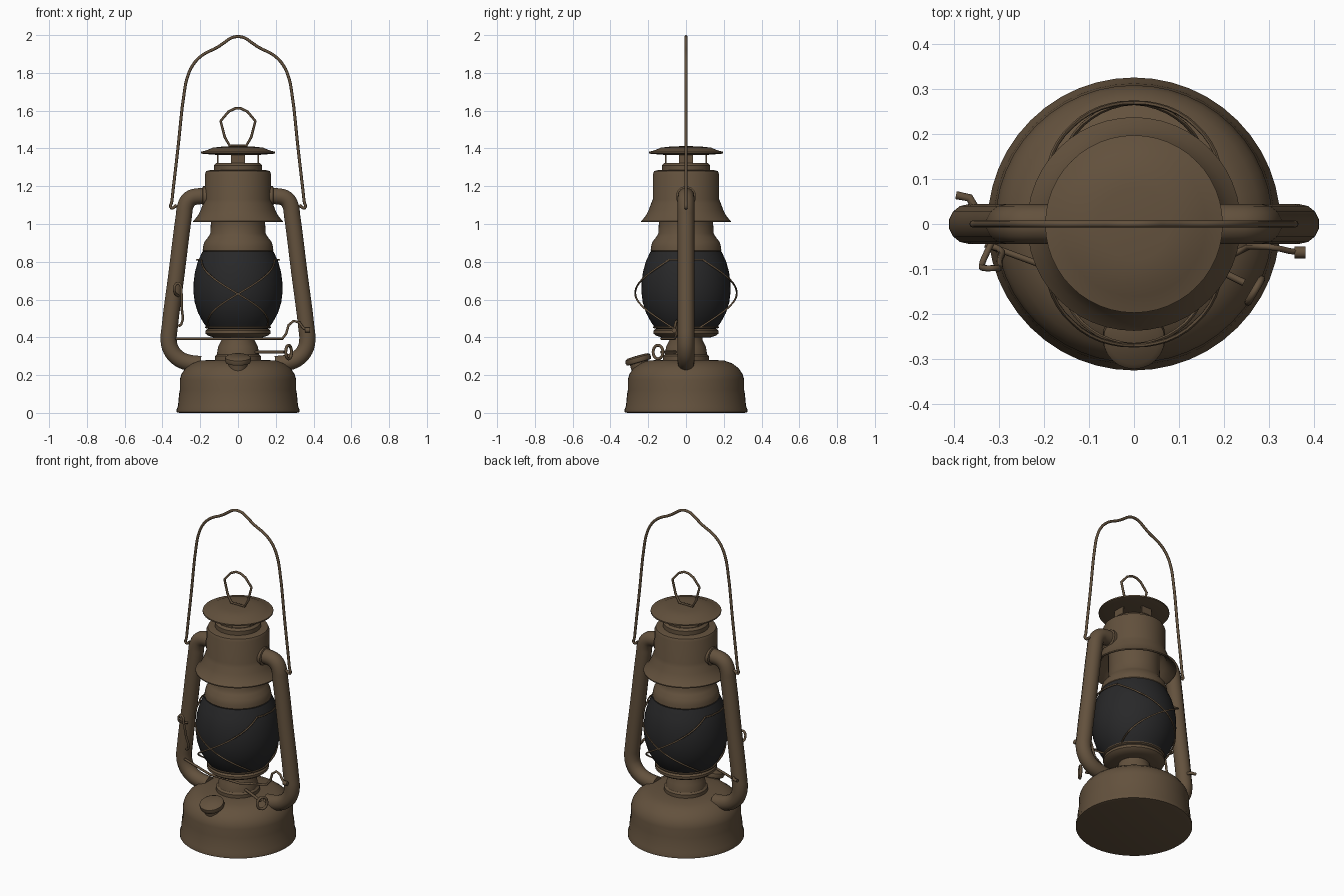
import bpy, bmesh, math
from mathutils import Vector, Matrix

if "Cube" in bpy.data.objects:
    bpy.data.objects.remove(bpy.data.objects["Cube"])


def material(name, rgb):
    m = bpy.data.materials.new(name)
    m.diffuse_color = (*rgb, 1)
    m.use_nodes = True
    m.node_tree.nodes["Principled BSDF"].inputs["Base Color"].default_value = m.diffuse_color
    return m


BROWN = material("aged brown metal", (0.125, 0.083, 0.047))
SMOKE = material("smoked dark glass", (0.021, 0.021, 0.022))


def add(name, mesh, mat, angle=35):
    ob = bpy.data.objects.new(name, mesh)
    bpy.context.collection.objects.link(ob)
    mesh.materials.clear()
    mesh.materials.append(mat)
    bpy.ops.object.select_all(action='DESELECT')
    ob.select_set(True)
    bpy.context.view_layer.objects.active = ob
    bpy.ops.object.shade_smooth_by_angle(angle=math.radians(angle))
    return ob


def lathe(name, profile, mat=BROWN, seg=48, matrix=None):
    """Revolve (radius, height) points around z."""
    bm = bmesh.new()
    vs = [bm.verts.new((r, 0, z)) for r, z in profile]
    es = [bm.edges.new(p) for p in zip(vs, vs[1:])]
    bmesh.ops.spin(bm, geom=vs + es, cent=(0, 0, 0), axis=(0, 0, 1),
                   angle=2 * math.pi, steps=seg)
    bmesh.ops.remove_doubles(bm, verts=bm.verts, dist=1e-5)
    bmesh.ops.recalc_face_normals(bm, faces=bm.faces)
    if matrix:
        bm.transform(matrix)
    me = bpy.data.meshes.new(name)
    bm.to_mesh(me)
    bm.free()
    return add(name, me, mat)


def wire(name, pts, r, curved=True, closed=False, sides=2, res=4):
    """Round bar swept along a path."""
    cu = bpy.data.curves.new(name, 'CURVE')
    cu.dimensions = '3D'
    cu.bevel_depth, cu.bevel_resolution = r, sides
    cu.use_fill_caps, cu.resolution_u = True, res
    sp = cu.splines.new('BEZIER' if curved else 'POLY')
    points = sp.bezier_points if curved else sp.points
    points.add(len(pts) - 1)
    for p, co in zip(points, pts):
        if curved:
            p.co = co
            p.handle_left_type = p.handle_right_type = 'AUTO'
        else:
            p.co = (*co, 1)
    sp.use_cyclic_u = closed
    tmp = bpy.data.objects.new("tmp", cu)
    bpy.context.collection.objects.link(tmp)
    bpy.context.view_layer.update()
    me = bpy.data.meshes.new_from_object(
        tmp.evaluated_get(bpy.context.evaluated_depsgraph_get()))
    bpy.data.objects.remove(tmp)
    return add(name, me, BROWN, 60)


# Fuel tank and burner
lathe("fuel_tank", [(0, 0), (.31, 0), (.325, .004), (.325, .018), (.318, .035),
                    (.312, .10), (.308, .12), (.308, .175), (.30, .205),
                    (.28, .235), (.245, .262), (.20, .278), (.12, .28), (0, .28)])
lathe("burner_cone", [(.122, .275), (.122, .30), (.112, .31), (.105, .35),
                      (.088, .385), (.088, .41), (0, .41)])
lathe("globe_plate", [(0, .40), (.13, .40), (.16, .41), (.172, .42), (.172, .435),
                      (.162, .445), (0, .445)])

# Glass globe and its upper collar
GLOBE = [(.155, .44), (.185, .48), (.212, .53), (.229, .585), (.236, .64),
         (.235, .69), (.228, .745), (.213, .80), (.188, .855)]
lathe("glass_globe", [(0, .44)] + GLOBE + [(0, .855)], SMOKE)
lathe("globe_collar", [(0, .85), (.18, .85), (.187, .86), (.185, .88), (.178, .905),
                       (.158, .93), (.146, .95), (.144, 1.0), (.144, 1.13)])

# Hood shell with a flared skirt
lathe("hood", [(.144, 1.12), (.166, 1.10), (.185, 1.055), (.228, 1.012),
               (.237, 1.010), (.237, 1.016), (.215, 1.04), (.197, 1.075),
               (.184, 1.11), (.176, 1.13), (.175, 1.265), (.168, 1.28),
               (.15, 1.285), (0, 1.285)])

# Chimney: ring, four posts and cap
lathe("chimney_ring", [(.128, 1.28), (.128, 1.31), (.115, 1.322), (.105, 1.322),
                       (.105, 1.28)])
for i in range(4):
    bm = bmesh.new()
    bmesh.ops.create_cube(bm, size=1)
    bm.transform(Matrix.Rotation(i * math.pi / 2, 4, 'Z')
                 @ Matrix.Translation((.107, 0, 1.345))
                 @ Matrix.Diagonal((.008, .072, .09, 1)))
    me = bpy.data.meshes.new("chimney_post")
    bm.to_mesh(me)
    bm.free()
    add("chimney_post", me, BROWN)
lathe("chimney_cap", [(0, 1.366), (.115, 1.366), (.19, 1.372), (.197, 1.374),
                      (.197, 1.382), (.16, 1.392), (.135, 1.404), (.08, 1.41),
                      (0, 1.413)])
wire("cap_ring", [(-.045, 0, 1.416), (.045, 0, 1.416), (.07, 0, 1.46), (.092, 0, 1.545),
                  (.05, 0, 1.595), (.015, 0, 1.612), (-.015, 0, 1.612), (-.05, 0, 1.595),
                  (-.092, 0, 1.545), (-.07, 0, 1.46)], .007, curved=False, closed=True)

# Side air tubes
for s, side in ((-1, "left"), (1, "right")):
    path = [(.15, 1.146), (.215, 1.146), (.255, 1.133), (.277, 1.10), (.287, 1.04),
            (.325, .74), (.362, .45), (.367, .385), (.355, .335), (.32, .292),
            (.27, .268), (.20, .258)]
    wire(side + "_air_tube", [(s * x, 0, z) for x, z in path], .044, sides=5)
    lathe(side + "_tube_socket", [(.054, 0), (.054, .02), (.04, .025)], seg=24,
          matrix=Matrix.Translation((s * .165, 0, 1.146))
          @ Matrix.Rotation(s * math.pi / 2, 4, 'Y'))

# Carrying bail, mirrored from one half
half = [(.325, 1.10), (.353, 1.085), (.35, 1.12), (.318, 1.40), (.284, 1.70),
        (.27, 1.77), (.24, 1.84), (.19, 1.893), (.11, 1.935), (.07, 1.962),
        (.035, 1.985), (0, 1.992)]
bail = [(-x, 0, z) for x, z in half] + [(x, 0, z) for x, z in half[-2::-1]]
wire("carrying_bail", bail, .008)


# Guard wires: crossing diagonals front and back, arcs on the sides
def globe_radius(z):
    for (r0, z0), (r1, z1) in zip(GLOBE, GLOBE[1:]):
        if z <= z1:
            return r0 + (r1 - r0) * (z - z0) / (z1 - z0)
    return GLOBE[-1][0]


for face, base in (("front", -math.pi / 2), ("back", math.pi / 2)):
    for s in (-1, 1):
        pts = []
        for i in range(13):
            t = i / 12
            a = base + s * math.radians(-65 + 130 * t)
            z = .45 + .36 * t
            r = globe_radius(z) + .006 + .028 * math.sin(math.pi * t)
            pts.append((r * math.cos(a), r * math.sin(a), z))
        wire(face + "_guard_wire", pts, .005, res=2, sides=1)
for base in (0, math.pi):
    wire("side_guard_arc", [(.217 * math.cos(base + a), .217 * math.sin(base + a), .81)
                            for a in [math.radians(-25 + 10 * i) for i in range(6)]],
         .005, res=2, sides=1)
lathe("guard_base_ring", [(.165, .446), (.174, .45), (.174, .456), (.165, .46)])

# Filler cap, tilted outward on the tank shoulder
lathe("filler_cap", [(.05, -.06), (.05, -.012), (.066, -.01), (.07, 0), (.068, .016),
                     (.055, .024), (0, .026)], seg=24,
      matrix=Matrix.Translation((0, -.252, .278)) @ Matrix.Rotation(math.radians(16), 4, 'X'))

# Wick shaft with its ring handle
d = Vector((.8, -.6, 0)).normalized()
ring_center = Vector((.268, -.148, .322))
wire("wick_shaft", [(.09, -.055, .322), tuple(ring_center - d * .03)], .008, curved=False)
n = Vector((.5, .85, 0)).normalized()
wire("wick_ring", [tuple(ring_center + n * .03 * math.cos(a) + Vector((0, 0, .036)) * math.sin(a))
                   for a in [i * math.pi / 5 for i in range(10)]], .008, closed=True, res=2)

# Globe lifting lever with a bent thumb end
wire("globe_lever", [(-.33, -.045, .393), (-.1, -.13, .393), (.1, -.13, .393),
                     (.235, -.06, .393), (.255, -.05, .42), (.268, -.05, .465),
                     (.295, -.05, .487), (.325, -.055, .478), (.345, -.06, .45),
                     (.37, -.063, .437)], .007, curved=False)
lathe("lever_tip", [(0, -.012), (.013, -.012), (.013, .012), (0, .012)], seg=12,
      matrix=Matrix.Translation((.368, -.063, .438)) @ Matrix.Rotation(math.pi / 2, 4, 'Y'))

# Latch loop beside the left tube, with a pin behind it
wire("latch_loop", [(-.315, -.05, .46), (-.30, -.055, .47), (-.298, -.08, .56),
                    (-.30, -.098, .64), (-.312, -.098, .685), (-.33, -.098, .68),
                    (-.337, -.09, .645), (-.325, -.06, .625), (-.315, -.04, .62)], .007)
wire("latch_pin", [(-.355, .04, .46), (-.365, .058, .46), (-.395, .064, .46)], .009,
     curved=False)
